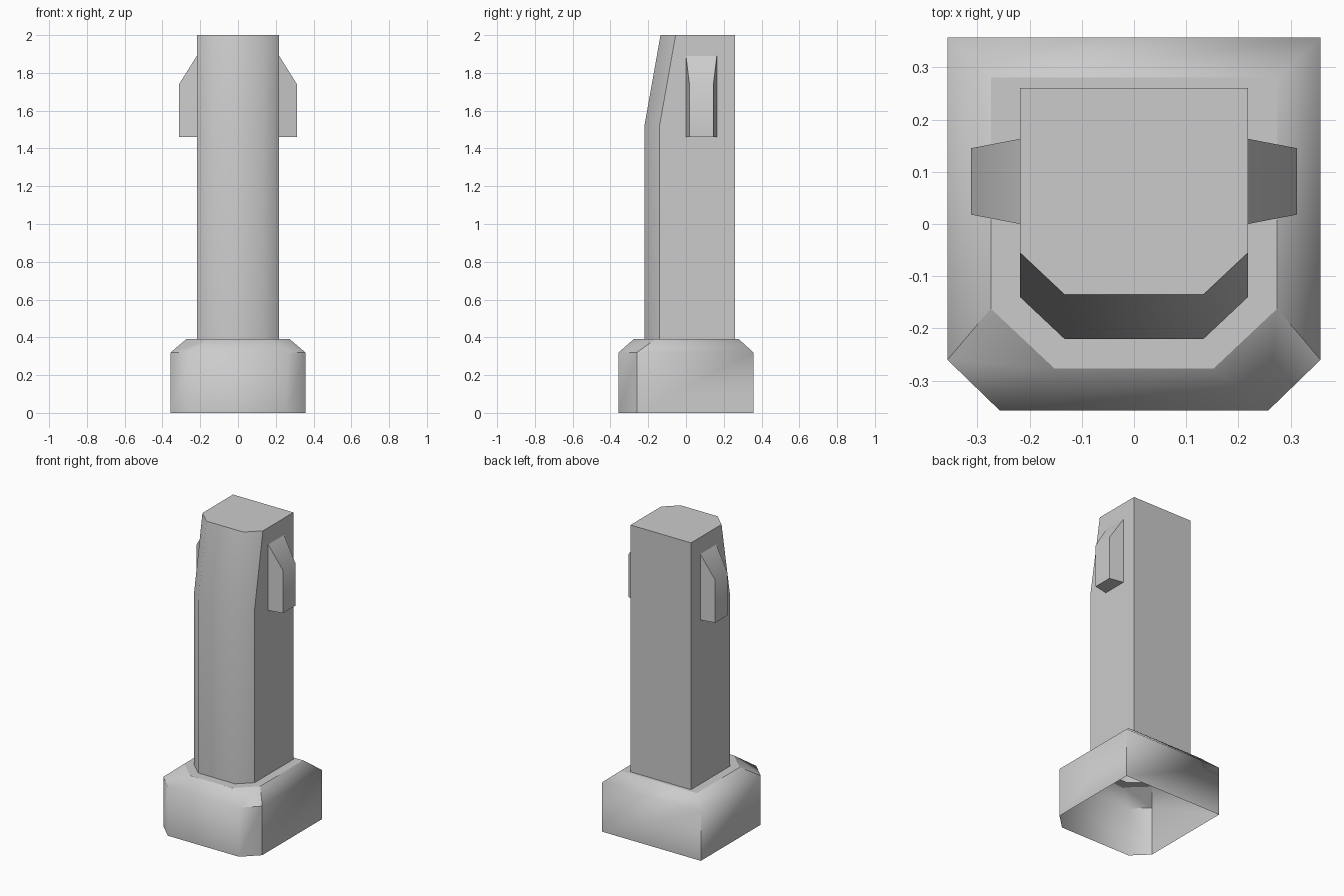
import bpy
import bmesh
from math import radians

if "Cube" in bpy.data.objects:
    bpy.data.objects.remove(bpy.data.objects["Cube"])


def outline(half_w, back, side_front, front_w, front):
    """Six-sided plan: square at the back, chamfered front corners."""
    right = [(front_w, front), (half_w, side_front), (half_w, back)]
    return right + [(-x, y) for x, y in reversed(right)]


def finish(name, bm):
    bmesh.ops.recalc_face_normals(bm, faces=bm.faces)
    mesh = bpy.data.meshes.new(name)
    bm.to_mesh(mesh)
    bm.free()
    obj = bpy.data.objects.new(name, mesh)
    bpy.context.collection.objects.link(obj)
    bpy.ops.object.select_all(action='DESELECT')
    obj.select_set(True)
    bpy.context.view_layer.objects.active = obj
    bpy.ops.object.shade_smooth_by_angle(angle=radians(60))
    return obj


def loft(name, sections, sharp_rings=(), cap=False):
    """Skin a stack of (outline, z) sections, open at the bottom."""
    bm = bmesh.new()
    rings = [[bm.verts.new((x, y, z)) for x, y in pts] for pts, z in sections]
    for a, b in zip(rings, rings[1:]):
        for i in range(6):
            j = (i + 1) % 6
            bm.faces.new((a[i], a[j], b[j], b[i]))
        # side-to-chamfer edges stay crisp
        for i in (1, 4):
            bm.edges.get((a[i], b[i])).smooth = False
    for r in sharp_rings:
        for i in range(6):
            bm.edges.get((rings[r][i], rings[r][(i + 1) % 6])).smooth = False
    if cap:
        bm.faces.new(rings[-1])
    return finish(name, bm)


foot = outline(0.357, 0.357, -0.26, 0.257, -0.357)
shoulder = outline(0.274, 0.28, -0.162, 0.152, -0.277)
shaft = outline(0.218, 0.26, -0.14, 0.133, -0.22)
tip = outline(0.218, 0.26, -0.055, 0.133, -0.135)

# hollow collar with bevelled shoulder and flat ledge
loft("base_collar", [(foot, 0), (foot, 0.32), (shoulder, 0.39), (shaft, 0.39)],
     sharp_rings=(2,))

# post with front face leaning back near the top
loft("post", [(shaft, 0.39), (shaft, 1.52), (tip, 2.0)], cap=True)

# tapered side lugs
for side, label in ((1, "right"), (-1, "left")):
    bm = bmesh.new()
    profile = [(0.218, 1.46), (0.312, 1.46), (0.312, 1.74), (0.218, 1.89)]
    spans = [(0.0, 0.163), (0.018, 0.145), (0.018, 0.145), (0.0, 0.163)]
    near, far = ([bm.verts.new((side * x, s[k], z))
                  for (x, z), s in zip(profile, spans)] for k in (0, 1))
    bm.faces.new(near)
    bm.faces.new(far[::-1])
    for i in range(4):
        j = (i + 1) % 4
        bm.faces.new((near[j], near[i], far[i], far[j]))
    finish(label + "_lug", bm)
